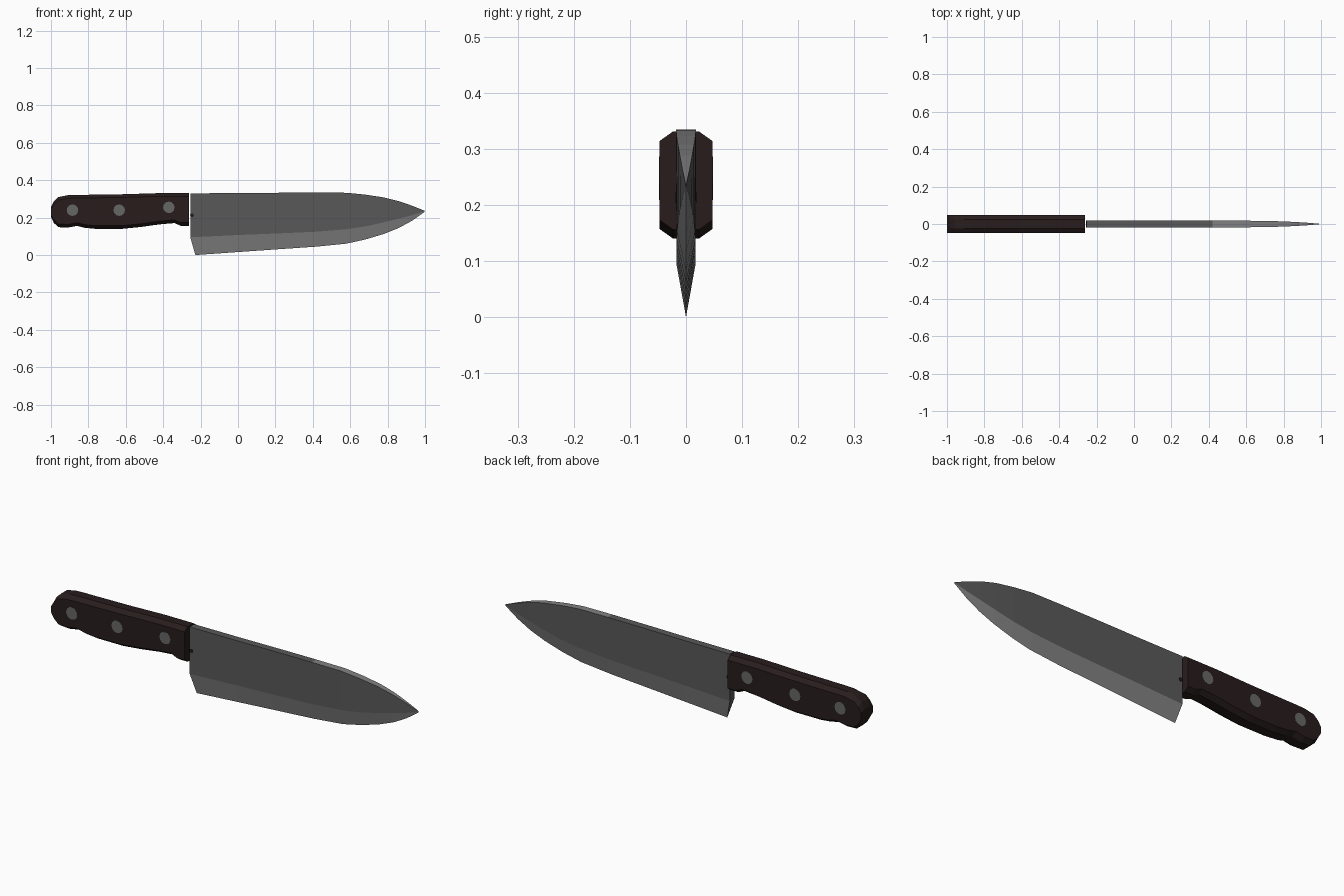
import bpy, bmesh, math

if "Cube" in bpy.data.objects:
    bpy.data.objects.remove(bpy.data.objects["Cube"])


def material(name, rgb):
    m = bpy.data.materials.new(name)
    m.diffuse_color = (*rgb, 1)
    m.use_nodes = True
    m.node_tree.nodes["Principled BSDF"].inputs["Base Color"].default_value = m.diffuse_color
    return m


STEEL = material("dark steel", (0.10, 0.10, 0.10))
EDGE = material("ground steel", (0.22, 0.22, 0.225))
WOOD = material("dark wood", (0.021, 0.012, 0.012))
RIVET = material("rivet metal", (0.13, 0.135, 0.13))
BLACK = material("dark mark", (0.012, 0.010, 0.010))


def loft(name, sections, mats, rule=None):
    """Join equal-length rings into a closed skin; rule(side, x) picks the material."""
    bm = bmesh.new()
    rings = [[bm.verts.new(p) for p in s] for s in sections]
    n = len(rings[0])
    for a, b in zip(rings, rings[1:]):
        for i in range(n):
            j = (i + 1) % n
            f = bm.faces.new((a[i], a[j], b[j], b[i]))
            if rule:
                f.material_index = rule(i, f.calc_center_median().x)
    bm.faces.new(rings[0])
    bm.faces.new(rings[-1])
    bmesh.ops.remove_doubles(bm, verts=bm.verts, dist=0.0003)
    bmesh.ops.recalc_face_normals(bm, faces=bm.faces)
    me = bpy.data.meshes.new(name)
    bm.to_mesh(me)
    bm.free()
    for m in mats:
        me.materials.append(m)
    ob = bpy.data.objects.new(name, me)
    bpy.context.collection.objects.link(ob)
    return ob


# Blade stations: x, spine z, bevel line z, edge z, half thickness
blade = [
    (-0.255, 0.330, 0.095, 0.000, 0.018),
    (0.00, 0.331, 0.107, 0.016, 0.018),
    (0.20, 0.333, 0.115, 0.030, 0.018),
    (0.42, 0.334, 0.125, 0.045, 0.018),
    (0.58, 0.333, 0.138, 0.061, 0.0178),
    (0.68, 0.323, 0.153, 0.083, 0.0168),
    (0.78, 0.308, 0.175, 0.113, 0.0145),
    (0.86, 0.288, 0.195, 0.145, 0.011),
    (0.93, 0.264, 0.213, 0.183, 0.0065),
    (0.998, 0.237, 0.234, 0.231, 0.0006),
]


def blade_ring(i, x, top, mid, low, t):
    ex = -0.228 if i == 0 else x          # the heel corner leans forward
    return [(x, -t, top), (x, -t * 0.95, mid), (ex, 0, low),
            (x, t * 0.95, mid), (x, t, top)]


def blade_rule(side, x):
    if side in (1, 2):
        return 1
    return 1 if side == 4 and x > 0.42 else 0


loft("blade", [blade_ring(i, *s) for i, s in enumerate(blade)],
     [STEEL, EDGE], blade_rule)

# Handle stations: x, top z, bottom z; each section is a chamfered octagon
handle = [
    (-1.0, 0.255, 0.205), (-0.985, 0.287, 0.172), (-0.96, 0.310, 0.149),
    (-0.91, 0.320, 0.147), (-0.86, 0.322, 0.156), (-0.82, 0.322, 0.146),
    (-0.76, 0.323, 0.140), (-0.62, 0.325, 0.140), (-0.52, 0.328, 0.150),
    (-0.42, 0.331, 0.164), (-0.34, 0.331, 0.171), (-0.305, 0.331, 0.156),
    (-0.262, 0.331, 0.156),
]


def handle_ring(x, top, low):
    w, v, c = 0.047, 0.023, min(0.017, (top - low) * 0.2)
    return [(x, -v, top), (x, -w, top - c), (x, -w, low + c), (x, -v, low),
            (x, v, low), (x, w, low + c), (x, w, top - c), (x, v, top)]


loft("handle", [handle_ring(*s) for s in handle], [WOOD])


# Flush pins running through the knife, visible on both faces
def pin(name, x, z, r, half, mat):
    bpy.ops.mesh.primitive_cylinder_add(
        vertices=12, radius=r, depth=2 * half, location=(x, 0, z),
        rotation=(math.pi / 2, 0, 0))
    ob = bpy.context.object
    ob.name = name
    ob.data.materials.append(mat)


for k, (x, z) in enumerate([(-0.885, 0.24), (-0.635, 0.24), (-0.37, 0.255)]):
    pin(f"rivet_{k + 1}", x, z, 0.031, 0.048, RIVET)

# Small dark mark where the blade meets the handle
pin("bolster_mark", -0.246, 0.213, 0.010, 0.0188, BLACK)
